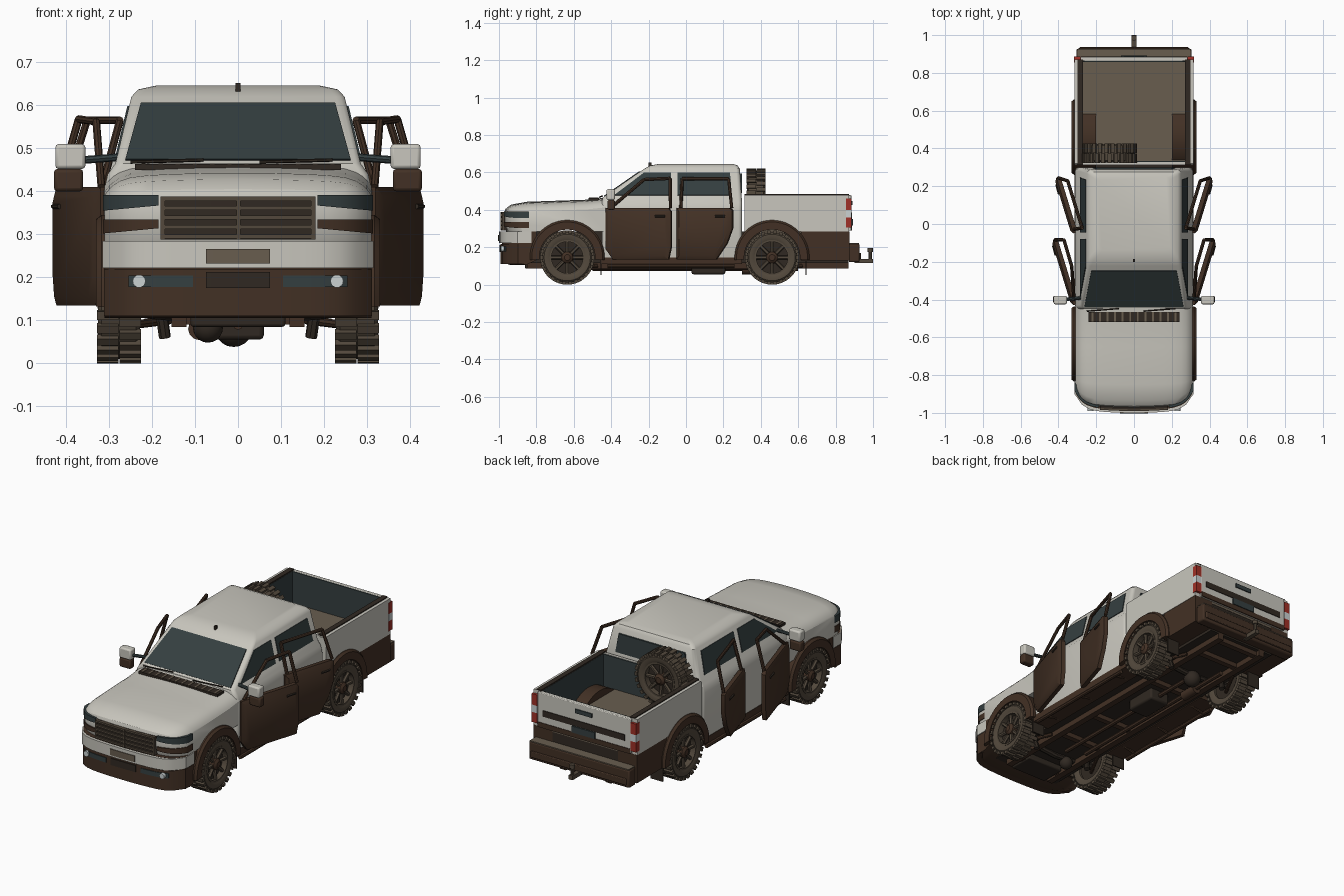
import bpy, bmesh, math
from mathutils import Vector, Matrix

cube = bpy.data.objects.get("Cube")
if cube:
    bpy.data.objects.remove(cube)


def material(name, r, g, b):
    m = bpy.data.materials.new(name)
    m.use_nodes = True
    m.diffuse_color = (r, g, b, 1)
    m.node_tree.nodes["Principled BSDF"].inputs["Base Color"].default_value = (r, g, b, 1)
    return m


WHITE = material("warm white paint", .58, .565, .51)
BROWN = material("dark brown cladding", .055, .03, .018)
TYRE = material("dusty rubber", .085, .065, .045)
TAN = material("bed liner tan", .14, .11, .078)
GLASS = material("tinted glass", .035, .05, .052)
DARK = material("dark underbody", .03, .022, .016)
RED = material("tail lamp red", .35, .03, .02)
LAMP = material("clear lamp", .6, .65, .65)
SIDES = ((1, "left"), (-1, "right"))


def finish(name, bm, mat, bevel=0):
    bmesh.ops.recalc_face_normals(bm, faces=bm.faces[:])
    mesh = bpy.data.meshes.new(name)
    bm.to_mesh(mesh)
    bm.free()
    mesh.materials.append(mat)
    ob = bpy.data.objects.new(name, mesh)
    bpy.context.collection.objects.link(ob)
    if bevel:
        mod = ob.modifiers.new("Bevel", "BEVEL")
        mod.width, mod.segments = bevel, 2
    bpy.ops.object.select_all(action="DESELECT")
    ob.select_set(True)
    bpy.context.view_layer.objects.active = ob
    bpy.ops.object.shade_smooth_by_angle(angle=math.radians(32))
    return ob


def loft(name, rings, mat, wrap=False, bevel=0):
    bm = bmesh.new()
    loops = [[bm.verts.new(p) for p in ring] for ring in rings]
    n = len(loops[0])
    pairs = list(zip(loops, loops[1:])) + ([(loops[-1], loops[0])] if wrap else [])
    for a, b in pairs:
        for i in range(n):
            j = (i + 1) % n
            bm.faces.new((a[i], a[j], b[j], b[i]))
    if not wrap:
        bm.faces.new(loops[0])
        bm.faces.new(loops[-1])
    return finish(name, bm, mat, bevel)


def box(name, x0, x1, y0, y1, z0, z1, mat, bevel=0):
    ring = lambda z: [(x0, y0, z), (x1, y0, z), (x1, y1, z), (x0, y1, z)]
    return loft(name, [ring(z0), ring(z1)], mat, bevel=bevel)


def plate(name, pts, offset, mat):
    return loft(name, [pts, [Vector(p) + Vector(offset) for p in pts]], mat)


def rod(name, p, q, r, mat, n=8):
    p, q = Vector(p), Vector(q)
    bm = bmesh.new()
    turn = (q - p).to_track_quat("Z", "Y").to_matrix().to_4x4()
    bmesh.ops.create_cone(bm, cap_ends=True, segments=n, radius1=r, radius2=r,
                          depth=(q - p).length, matrix=Matrix.Translation((p + q) / 2) @ turn)
    return finish(name, bm, mat)


def clamp(v):
    return max(0, min(1, v))


def bend(x, y, z):
    # sweep the nose back towards the corners
    t = abs(x) / .31
    return (x, y + clamp((-.8 - y) / .15) * (.02 * t**2 + .07 * t**8), z)


def across(name, xs, profile, mat):
    return loft(name, [[bend(x, y, z) for y, z in profile(x)] for x in xs], mat)


def strip(name, x0, x1, z0, z1, y, mat, depth=.05, taper=0):
    # band across the curved nose, its height tapering towards x1
    xs = [x0 + (x1 - x0) * i / 16 for i in range(17)]

    def profile(x):
        cut = taper * (x - x0) / (x1 - x0)
        return [(y, z0 + cut), (y, z1), (y + depth, z1), (y + depth, z0 + cut)]
    return across(name, xs, profile, mat)


FRONT, REAR, HUB = -.635, .46, .145


def arc(cy, r, start, end, n):
    angles = [math.radians(start + (end - start) * i / n) for i in range(n + 1)]
    return [(cy + r * math.cos(a), HUB + r * math.sin(a)) for a in angles]


# bonnet and front wings
def bonnet(x):
    t = abs(x) / .31
    drop = .012 * t**2 + .04 * t**12
    pts = [(-.962, .285), (-.975, .32), (-.975, .375), (-.965, .405), (-.935, .428), (-.85, .443),
           (-.65, .45), (-.53, .454), (-.43, .465), (-.43, .285)] + arc(FRONT, .165, 58, 122, 8)
    return [(y, z - drop * clamp((z - .36) / .08)) for y, z in pts]


half = [.08, .16, .21, .25, .275, .29, .3, .306, .31]
spread = [-x for x in reversed(half)] + [0] + half
across("bonnet_and_wings", spread, bonnet, WHITE)
across("front_valance", spread, lambda x: [(-.985, .12), (-.985, .285), (-.8, .285), (-.8, .13), (-.94, .105)], BROWN)
strip("front_bumper", -.315, .315, .222, .284, -1, WHITE, .12)
strip("lower_bumper", -.312, .312, .11, .218, -.993, BROWN, .08)

# nose details
strip("grille_back", -.18, .18, .288, .388, -.981, DARK)
for i in range(5):
    strip("grille_slat", -.175, .175, .29 + i * .022, .3 + i * .022, -.99, TYRE, .02)
for x in (-.18, -.004, .17):
    strip("grille_upright", x, x + .01, .288, .388, -.991, TYRE, .02)
strip("front_plate", -.075, .075, .232, .266, -1.004, TAN, .008)
strip("winch_cover", -.075, .075, .175, .212, -.998, DARK, .02)
for s, side in SIDES:
    strip("headlight_" + side, s * .314, s * .185, .355, .392, -.981, GLASS, .07, .012)
    strip("lower_lamp_" + side, s * .314, s * .185, .302, .335, -.981, BROWN, .07, .012)
    strip("fog_recess_" + side, s * .105, s * .255, .178, .204, -.996, GLASS, .02)
    rod("fog_lamp_" + side, (s * .23, -.99, .191), (s * .23, -.95, .191), .015, LAMP, 16)

# cab lofted upwards from sill to roof
def cab_ring(z, w, y0, y1, r=.02):
    ring = []
    for cx, cy, quarter in ((w - r, y1 - r, 0), (r - w, y1 - r, 1), (r - w, y0 + r, 2), (w - r, y0 + r, 3)):
        for i in range(4):
            a = math.radians(90 * quarter + 30 * i)
            ring.append((cx + r * math.cos(a), cy + r * math.sin(a), z))
    return ring


loft("cab", [cab_ring(*v) for v in (
    (.135, .303, -.45, .3), (.25, .312, -.45, .3), (.4, .312, -.45, .3), (.44, .303, -.45, .3),
    (.465, .285, -.445, .298), (.62, .248, -.222, .288), (.637, .232, -.19, .276), (.646, .19, -.14, .25))], WHITE)


def glass_y(z):
    return -.445 + 1.44 * (z - .465)


def glass_x(z):
    return .285 - .239 * (z - .465)


plate("windscreen", [(x, glass_y(z), z) for x, z in ((-.262, .472), (.262, .472), (.226, .603), (-.226, .603))],
      (0, -.004, .003), GLASS)
plate("rear_window", [(x, .29, z) for x, z in ((-.22, .49), (.22, .49), (.2, .595), (-.2, .595))],
      (0, .009, 0), GLASS)
for s, side in SIDES:
    for part, pts in (("front", ((-.385, .477), (-.08, .477), (-.08, .598), (-.225, .598))),
                      ("rear", ((-.045, .477), (.245, .477), (.235, .598), (-.045, .598)))):
        plate(part + "_window_" + side, [(s * glass_x(z), y, z) for y, z in pts], (s * .004, 0, .001), GLASS)
    # wipers, sills and side steps
    rod("wiper_" + side, (s * .15 - .1, -.462, .468), (s * .15 + .07, -.448, .473), .004, DARK, 6)
    box("sill_" + side, s * .2, s * .306, -.46, .3, .11, .145, BROWN)
    rod("side_step_" + side, (s * .305, -.42, .098), (s * .305, .26, .098), .011, BROWN)
    for y in (-.35, -.08, .2):
        rod("step_bracket_" + side, (s * .305, y, .098), (s * .2, y, .12), .007, BROWN, 6)
box("cowl_vent", -.24, .24, -.52, -.465, .45, .463, DARK)
for i in range(12):
    box("cowl_slat", -.225 + i * .04, -.215 + i * .04, -.518, -.467, .46, .465, TAN)
box("roof_aerial", -.006, .006, -.2, -.185, .63, .652, DARK)

# open doors swung out from the hinge
DOORS = {"front": (-.43, ((0, .19), (.04, .135), (.35, .135), (.365, .2), (.365, .39), (.35, .41), (0, .41)),
                   ((.025, .41), (.2, .562), (.345, .568), (.36, .41))),
         "rear": (-.05, ((0, .135), (.22, .135), (.28, .22), (.31, .3), (.31, .4), (.29, .41), (0, .41)),
                  ((.02, .41), (.015, .565), (.275, .565), (.305, .41)))}
SIN, COS = math.sin(math.radians(17)), math.cos(math.radians(17))
for s, side in SIDES:
    for part, (hinge, panel, frame) in DOORS.items():
        def place(along, out, z):
            return Vector((s * (.32 + along * SIN + out * COS), hinge + along * COS - out * SIN, z))
        mid = panel[-2][0] / 2
        loft(part + "_door_" + side, [
            [place(a, -.022, z) for a, z in panel], [place(a, 0, z) for a, z in panel],
            [place(mid + (a - mid) * .88, .012, .27 + (z - .27) * .85) for a, z in panel]], BROWN)
        corners = [place(a, -.01 - .27 * (z - .41), z) for a, z in frame]
        for p, q in zip(corners, corners[1:]):
            rod(part + "_door_frame_" + side, p, q, .009, BROWN)
        end = panel[-2][0]
        rod(part + "_door_handle_" + side, place(end - .07, .014, .365), place(end - .015, .012, .365), .006, DARK, 6)
    # mirrors
    box("mirror_" + side, s * .355, s * .425, -.425, -.38, .452, .51, WHITE, .008)
    box("mirror_base_" + side, s * .36, s * .428, -.42, -.38, .4, .452, BROWN, .008)
    rod("mirror_arm_" + side, (s * .27, -.39, .48), (s * .37, -.4, .472), .009, GLASS)

# cargo bed
def bed_side(x):
    return [(.312, .285), (.312, .472), (.32, .48), (.872, .48), (.872, .285)] + arc(REAR, .165, 58, 122, 8)


for s, side in SIDES:
    across("bed_side_" + side, (s * .275, s * .306, s * .315), bed_side, WHITE)
    box("bed_liner_" + side, s * .269, s * .276, .33, .862, .3, .478, GLASS)
    box("bed_rail_" + side, s * .27, s * .298, .312, .872, .478, .485, DARK)
    box("rear_quarter_" + side, s * .2, s * .313, .615, .873, .13, .285, BROWN)
    # tail lamps
    for name, z0, z1, mat in (("upper", .4, .46, RED), ("middle", .36, .4, LAMP), ("lower", .305, .36, RED)):
        box(name + "_tail_lamp_" + side, s * .283, s * .317, .855, .886, z0, z1, mat)
box("bed_floor", -.275, .275, .312, .872, .275, .303, TAN)
box("bed_front_wall", -.28, .28, .312, .328, .285, .48, WHITE)
box("bed_front_liner", -.272, .272, .328, .333, .3, .478, GLASS)
box("tailgate", -.283, .283, .862, .884, .288, .478, WHITE, .004)
box("tailgate_liner", -.272, .272, .857, .862, .3, .476, GLASS)
box("tailgate_stripe", -.25, .25, .88, .888, .352, .385, DARK)
box("tailgate_lower_trim", -.28, .28, .88, .887, .288, .315, BROWN)
box("tailgate_handle", -.05, .05, .88, .89, .425, .447, GLASS)
box("rear_plate", -.07, .07, .885, .892, .315, .35, GLASS)
box("rear_bumper", -.305, .305, .87, .928, .12, .218, BROWN, .008)
box("bumper_step", -.3, .3, .872, .926, .216, .222, TAN)
box("bumper_lip", -.29, .29, .92, .936, .135, .17, BROWN, .004)
box("tow_bar", -.012, .012, .9, 1, .115, .138, TYRE)
rod("tow_ball_stem", (0, .985, .12), (0, .985, .185), .009, TYRE)
rod("tow_ball", (0, .985, .175), (0, .985, .195), .014, TYRE, 12)


# wheels: tyre, tread, rim and spokes
def lathe(name, profile, mat, wrap=False):
    turns = [math.tau * i / 32 for i in range(32)]
    return loft(name, [[(x, r * math.cos(a), r * math.sin(a)) for a in turns] for x, r in profile], mat, wrap)


def wheel(name, centre, turn):
    parts = [lathe(name + "_tyre", [(-.042, .09), (-.049, .105), (-.049, .124), (-.04, .135), (.04, .135),
                                    (.049, .124), (.049, .105), (.042, .09)], TYRE, True),
             lathe(name + "_rim", [(-.03, .092), (.015, .092)], DARK),
             lathe(name + "_rim_lip", [(.01, .094), (.046, .094), (.046, .084), (.01, .084)], TYRE, True),
             lathe(name + "_hub", [(.01, .034), (.04, .03), (.05, .016)], BROWN)]
    for i in range(8):
        a = math.tau * i / 8
        c, d = math.cos(a), math.sin(a)
        parts.append(rod(name + "_spoke", (.026, .02 * c, .02 * d), (.03, .088 * c, .088 * d), .01, TYRE, 6))
    bm = bmesh.new()
    for i in range(52):
        spin = Matrix.Rotation(math.tau * i / 52, 4, "X")
        shift = Matrix.Translation((.026 if i % 2 else -.026, 0, .137))
        bmesh.ops.create_cube(bm, size=1, matrix=spin @ shift @ Matrix.Diagonal((.05, .02, .016, 1)))
    parts.append(finish(name + "_tread", bm, TYRE))
    for ob in parts:
        ob.location, ob.rotation_euler = centre, (0, 0, turn)


wheel("spare_wheel", (-.13, .375, .475), math.pi / 2)
for s, side in SIDES:
    for part, cy in (("front", FRONT), ("rear", REAR)):
        wheel(part + "_wheel_" + side, (s * .277, cy, HUB), 0 if s > 0 else math.pi)
        # flared arch with its liner
        edge = arc(cy, .2, -4, 184, 24) + arc(cy, .157, 184, -4, 24)
        loft(part + "_arch_" + side, [[(s * x, y, z) for y, z in edge] for x in (.2, .318)] +
             [[(s * .33, cy + (y - cy) * .95, HUB + (z - HUB) * .95) for y, z in edge]], BROWN)
        box(part + "_mud_flap_" + side, s * .235, s * .31, cy + .178, cy + .184, .05, .15, DARK)
        rod(part + "_axle_" + side, (0, cy, .1), (s * .26, cy, .125), .016, DARK)
        rod(part + "_damper_" + side, (s * .17, cy + .05, .06), (s * .19, cy + .02, .2), .014, DARK)
        rod(part + "_link_" + side, (s * .16, cy + .16, .1), (s * .24, cy, .09), .01, BROWN)
    # chassis rail
    box("chassis_rail_" + side, s * .12, s * .155, -.85, .87, .085, .125, BROWN)

# underbody
box("underbody", -.205, .205, -.88, .87, .115, .284, DARK)
box("cab_floor", -.29, .29, -.45, .3, .118, .14, DARK)
for y in (-.78, -.45, -.2, .27, .66, .82):
    box("cross_member", -.155, .155, y, y + .03, .09, .12, BROWN)
box("gearbox", -.06, .06, .03, .21, .055, .12, DARK, .01)
box("skid_plate", -.11, .11, -.86, -.72, .085, .12, DARK, .006)
rod("prop_shaft", (0, -.55, .09), (0, REAR, .09), .012, BROWN)
rod("exhaust", (-.09, -.5, .085), (-.09, .6, .085), .012, BROWN)
rod("silencer", (-.09, .3, .08), (-.09, .4, .08), .026, BROWN, 12)
for name, x, cy, r in (("front_differential", -.07, FRONT, .035), ("rear_differential", -.01, REAR, .045)):
    ball = bmesh.new()
    bmesh.ops.create_uvsphere(ball, u_segments=16, v_segments=10, radius=r, matrix=Matrix.Translation((x, cy, .083)))
    finish(name, ball, DARK)
